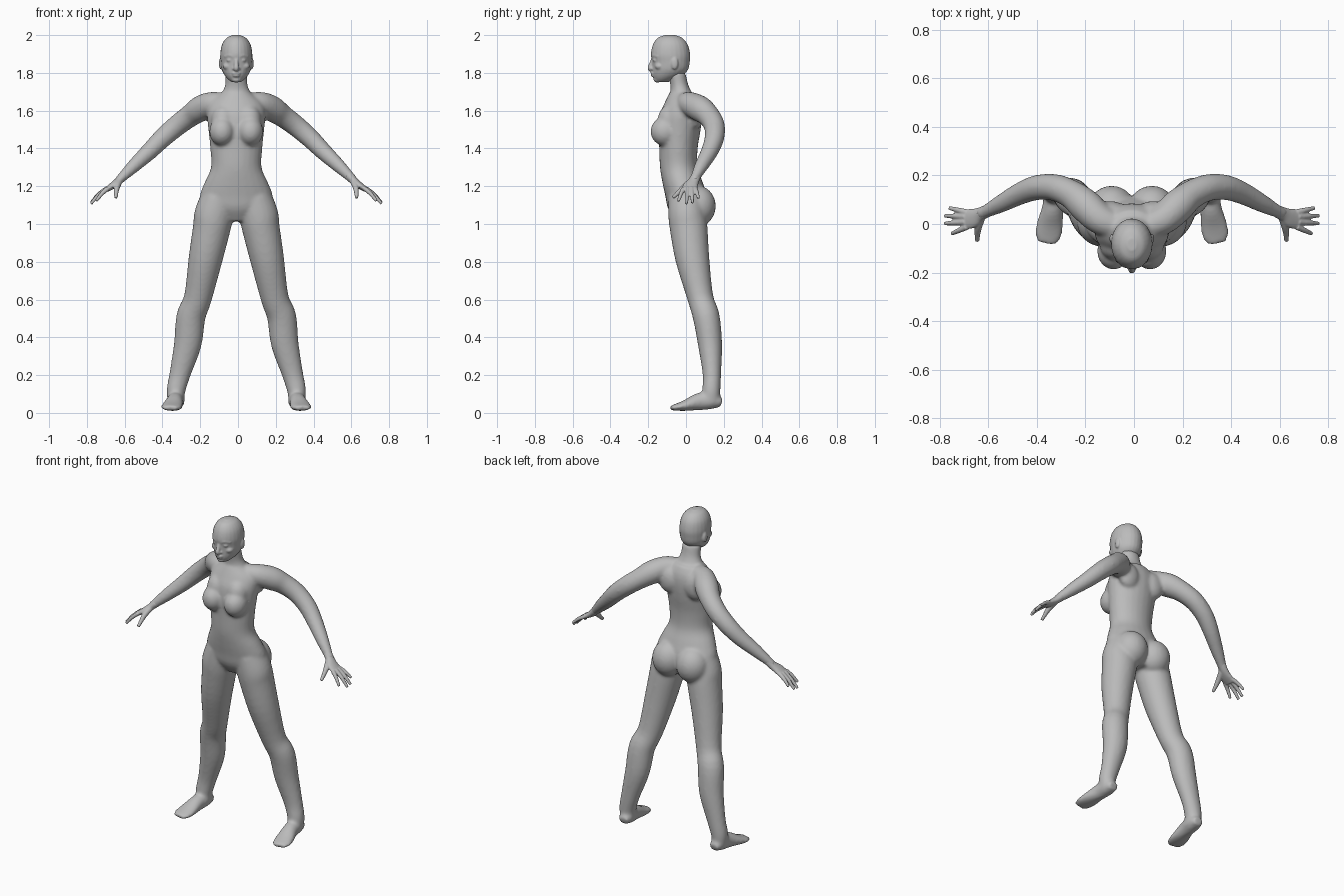
import bpy
import bmesh
from math import cos, sin, tau
from mathutils import Vector, Matrix

CENTRE_X = -0.009
SIDES = (1, -1)

default = bpy.data.objects.get("Cube")
if default:
    bpy.data.objects.remove(default, do_unlink=True)

skin = bpy.data.materials.new("matte grey")
skin.use_nodes = True
grey = (0.5, 0.5, 0.5, 1)
skin.diffuse_color = grey
skin.node_tree.nodes["Principled BSDF"].inputs["Base Color"].default_value = grey


def smooth_path(sections, steps=4):
    """Catmull-Rom interpolation through every value of the sections."""
    pts = [Vector(s) for s in sections]
    pts = [pts[0] * 2 - pts[1]] + pts + [pts[-1] * 2 - pts[-2]]
    out = []
    for p, q, r, s in zip(pts, pts[1:], pts[2:], pts[3:]):
        for k in range(steps):
            t = k / steps
            out.append((q * 2 + (r - p) * t + (p * 2 - q * 5 + r * 4 - s) * t * t
                        + (q * 3 - p - r * 3 + s) * t ** 3) / 2)
    return out + [pts[-2]]


def loft(bm, sections, side=1, across=(1, 0, 0), level=False, segments=24):
    """Skin ellipses (x, y, z, half width, half depth) along a path."""
    path = smooth_path(sections)
    centres = [Vector((side * p[0], p[1], p[2])) for p in path]
    rings = []
    for i, (p, c) in enumerate(zip(path, centres)):
        tangent = centres[min(i + 1, len(path) - 1)] - centres[max(i - 1, 0)]
        if level:
            tangent = Vector((0, 0, 1))
        v = tangent.cross(Vector(across)).normalized()
        u = v.cross(tangent).normalized()
        angles = [tau * k / segments for k in range(segments)]
        rings.append([bm.verts.new(c + u * p[3] * cos(a) + v * p[4] * sin(a)) for a in angles])
    for low, high in zip(rings, rings[1:]):
        for k in range(segments):
            n = (k + 1) % segments
            bm.faces.new((low[k], low[n], high[n], high[k]))
    bm.faces.new(rings[0][::-1])
    bm.faces.new(rings[-1])


def tube(bm, points, side=1, across=(0, 1, 0)):
    """Round limb from (x, y, z, radius) points."""
    loft(bm, [(*p, p[3]) for p in points], side, across, segments=16)


def ball(bm, centre, radii, side=1):
    place = Matrix.Translation((side * centre[0], centre[1], centre[2]))
    bmesh.ops.create_uvsphere(bm, u_segments=24, v_segments=16, radius=1,
                              matrix=place @ Matrix.Diagonal((*radii, 1)))


def finish(bm, name, voxel, relax):
    """Fuse the overlapping volumes into one smooth surface."""
    bmesh.ops.recalc_face_normals(bm, faces=bm.faces)
    mesh = bpy.data.meshes.new(name)
    bm.to_mesh(mesh)
    bm.free()
    obj = bpy.data.objects.new(name, mesh)
    bpy.context.scene.collection.objects.link(obj)
    obj.location.x = CENTRE_X
    fuse = obj.modifiers.new("fuse", 'REMESH')
    fuse.mode = 'VOXEL'
    fuse.voxel_size = voxel
    soften = obj.modifiers.new("soften", 'SMOOTH')
    soften.factor = 0.5
    soften.iterations = relax
    bpy.context.view_layer.update()
    graph = bpy.context.evaluated_depsgraph_get()
    fused = bpy.data.meshes.new_from_object(obj.evaluated_get(graph))
    obj.modifiers.clear()
    obj.data = fused
    fused.name = name
    fused.materials.clear()
    fused.materials.append(skin)
    fused.polygons.foreach_set("use_smooth", [True] * len(fused.polygons))
    fused.update()
    return obj


# Torso, from crotch to collar
body = bmesh.new()
loft(body, [
    (0, .015, 1.015, .07, .07),
    (0, .005, 1.08, .18, .10),
    (0, 0, 1.15, .193, .11),
    (0, -.018, 1.22, .168, .107),
    (0, -.038, 1.30, .134, .10),
    (0, -.04, 1.40, .138, .102),
    (0, -.034, 1.50, .148, .112),
    (0, -.027, 1.58, .155, .112),
    (0, -.018, 1.64, .14, .096),
    (0, -.018, 1.69, .085, .072),
], level=True)

# Neck
loft(body, [
    (0, -.02, 1.62, .10, .07),
    (0, -.025, 1.69, .078, .058),
    (0, -.035, 1.735, .06, .048),
    (0, -.05, 1.80, .058, .048),
], level=True)

for s in SIDES:
    # Bust and buttocks
    ball(body, (.075, -.112, 1.49), (.068, .076, .077), s)
    ball(body, (.068, -.085, 1.55), (.065, .065, .08), s)
    ball(body, (.083, .062, 1.095), (.098, .096, .108), s)

    # Shoulder blade
    ball(body, (.09, .05, 1.58), (.07, .045, .08), s)

    # Leg
    loft(body, [
        (.092, .0, 1.14, .095, .095),
        (.118, .005, 1.05, .104, .099),
        (.13, .014, .98, .10, .10),
        (.163, .034, .815, .09, .09),
        (.203, .076, .61, .074, .069),
        (.24, .107, .51, .077, .071),
        (.257, .127, .365, .073, .064),
        (.298, .137, .206, .056, .049),
        (.319, .134, .12, .05, .048),
        (.32, .132, .06, .044, .046),
    ], s)

    # Foot
    loft(body, [
        (.315, .188, .052, .03, .024),
        (.318, .14, .065, .045, .045),
        (.325, .07, .06, .044, .046),
        (.337, 0, .04, .055, .03),
        (.345, -.05, .03, .055, .019),
        (.35, -.08, .026, .038, .013),
    ], s)

    # Arm
    tube(body, [
        (.06, -.01, 1.64, .055),
        (.13, .02, 1.636, .064),
        (.19, .075, 1.61, .069),
        (.245, .12, 1.572, .06),
        (.315, .15, 1.52, .056),
        (.39, .15, 1.455, .052),
        (.46, .125, 1.385, .046),
        (.54, .083, 1.31, .037),
        (.60, .052, 1.252, .027),
        (.625, .04, 1.228, .025),
    ], s)
finish(body, "body", .009, 9)

# Head: skull narrowing to the chin
head = bmesh.new()
loft(head, [
    (0, -.085, 2.001, .018, .025),
    (0, -.085, 1.985, .052, .065),
    (0, -.083, 1.95, .076, .092),
    (0, -.082, 1.90, .085, .104),
    (0, -.08, 1.86, .083, .10),
    (0, -.083, 1.82, .078, .095),
    (0, -.095, 1.79, .064, .082),
    (0, -.112, 1.768, .046, .058),
    (0, -.125, 1.752, .026, .034),
], level=True)

# Nose, lips and chin
tube(head, [(0, -.173, 1.88, .009), (0, -.183, 1.85, .011), (0, -.19, 1.826, .014),
            (0, -.18, 1.815, .012)], across=(1, 0, 0))
ball(head, (0, -.174, 1.797), (.024, .014, .007))
ball(head, (0, -.172, 1.785), (.02, .014, .007))
ball(head, (0, -.152, 1.764), (.026, .02, .015))

for s in SIDES:
    # Brow, eye, nostril, cheek and ear
    tube(head, [(.012, -.176, 1.886, .009), (.034, -.168, 1.893, .01),
                (.06, -.146, 1.886, .009)], s, across=(0, 0, 1))
    ball(head, (.035, -.162, 1.867), (.016, .014, .009), s)
    ball(head, (.012, -.178, 1.822), (.009, .012, .008), s)
    ball(head, (.045, -.14, 1.835), (.026, .025, .02), s)
    ball(head, (.083, -.06, 1.85), (.009, .019, .032), s)
finish(head, "head", .005, 4)

# Hands: palm, four fingers and thumb
for s, label in zip(SIDES, ("left", "right")):
    hand = bmesh.new()
    loft(hand, [
        (.595, .054, 1.256, .026, .024),
        (.625, .04, 1.226, .029, .021),
        (.655, .024, 1.203, .04, .018),
        (.69, .018, 1.18, .041, .013),
    ], s, across=(0, 1, 0))
    for root, tip, bend in (
        ((.68, .048), (.752, .066, 1.137), .012),
        ((.686, .03), (.770, .034, 1.112), .014),
        ((.686, .008), (.770, .002, 1.107), .014),
        ((.68, -.012), (.742, -.04, 1.122), .012),
    ):
        start = Vector((*root, 1.188))
        end = Vector(tip)
        knuckle = start.lerp(end, .5) + Vector((0, 0, bend / 2))
        tube(hand, [(*start, .013), (*knuckle, .011), (*end, .008)], s)
    tube(hand, [(.62, .03, 1.225, .018), (.632, -.01, 1.195, .016),
                (.636, -.042, 1.165, .012), (.637, -.07, 1.14, .009)], s, across=(1, 0, 0))
    finish(hand, label + "_hand", .004, 4)
